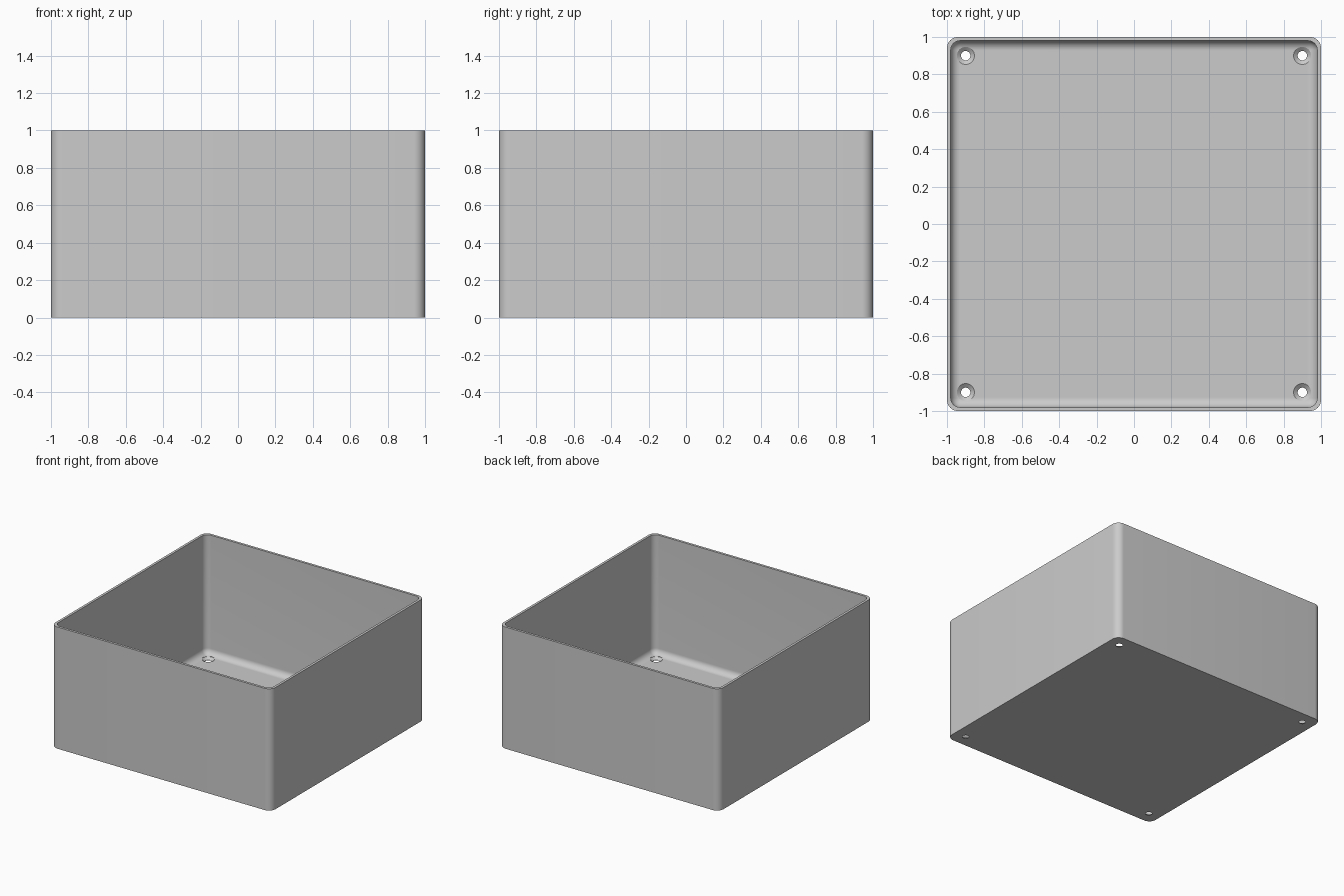
import bpy, bmesh
from math import cos, sin, pi

if "Cube" in bpy.data.objects:
    bpy.data.objects.remove(bpy.data.objects["Cube"])

WALL, FLOOR = 0.02, 0.02
OUTER_R, INNER_R = 0.06, 0.05
HEIGHT, HOLE_POS = 1.0, 0.9
STEPS = 10

grey = bpy.data.materials.new("grey plastic")
grey.use_nodes = True
colour = (0.6, 0.6, 0.6, 1)
grey.diffuse_color = colour
grey.node_tree.nodes["Principled BSDF"].inputs["Base Color"].default_value = colour


def rounded_square(bm, centre, radius, z):
    """Ring of vertices with corner arcs centred at +-centre."""
    ring = []
    for q, (sx, sy) in enumerate([(1, 1), (-1, 1), (-1, -1), (1, -1)]):
        for i in range(STEPS + 1):
            a = (q + i / STEPS) * pi / 2
            ring.append(bm.verts.new((sx * centre + radius * cos(a),
                                      sy * centre + radius * sin(a), z)))
    return ring


def circle(bm, x, y, radius, z, sides=32):
    return [bm.verts.new((x + radius * cos(2 * pi * i / sides),
                          y + radius * sin(2 * pi * i / sides), z))
            for i in range(sides)]


def skin(bm, rings):
    """Closed solid through a stack of rings."""
    for a, b in zip(rings, rings[1:]):
        for i in range(len(a)):
            j = (i + 1) % len(a)
            bm.faces.new((a[i], a[j], b[j], b[i]))
    bm.faces.new(rings[0][::-1])
    bm.faces.new(rings[-1])


def finish(bm, name):
    bmesh.ops.remove_doubles(bm, verts=bm.verts, dist=1e-5)
    bmesh.ops.recalc_face_normals(bm, faces=bm.faces)
    mesh = bpy.data.meshes.new(name)
    bm.to_mesh(mesh)
    bm.free()
    mesh.materials.append(grey)
    obj = bpy.data.objects.new(name, mesh)
    bpy.context.collection.objects.link(obj)
    return obj


# Open box: outer shell, rim, inner wall and filleted floor
bm = bmesh.new()
outer_c = 1 - OUTER_R
inner_c = 1 - WALL - INNER_R
rings = [rounded_square(bm, outer_c, OUTER_R, 0),
         rounded_square(bm, outer_c, OUTER_R, HEIGHT),
         rounded_square(bm, inner_c, INNER_R, HEIGHT)]
for i in range(STEPS + 1):
    a = i / STEPS * pi / 2
    rings.append(rounded_square(bm, inner_c, INNER_R * cos(a),
                                FLOOR + INNER_R * (1 - sin(a))))
skin(bm, rings)
box = finish(bm, "open_box")

# Countersunk screw holes in the four floor corners
bm = bmesh.new()
profile = [(0.025, -0.05), (0.025, 0.002), (0.047, FLOOR), (0.047, 0.1)]
for x in (-HOLE_POS, HOLE_POS):
    for y in (-HOLE_POS, HOLE_POS):
        skin(bm, [circle(bm, x, y, r, z) for r, z in profile])
cutter = finish(bm, "screw_hole_cutter")
cutter.hide_render = True

cut = box.modifiers.new("screw holes", 'BOOLEAN')
cut.operation = 'DIFFERENCE'
cut.solver = 'EXACT'
cut.object = cutter

bpy.ops.object.select_all(action='DESELECT')
box.select_set(True)
bpy.context.view_layer.objects.active = box
bpy.ops.object.modifier_apply(modifier=cut.name)
bpy.data.objects.remove(cutter)
bpy.ops.object.shade_smooth_by_angle(angle=pi / 6)
